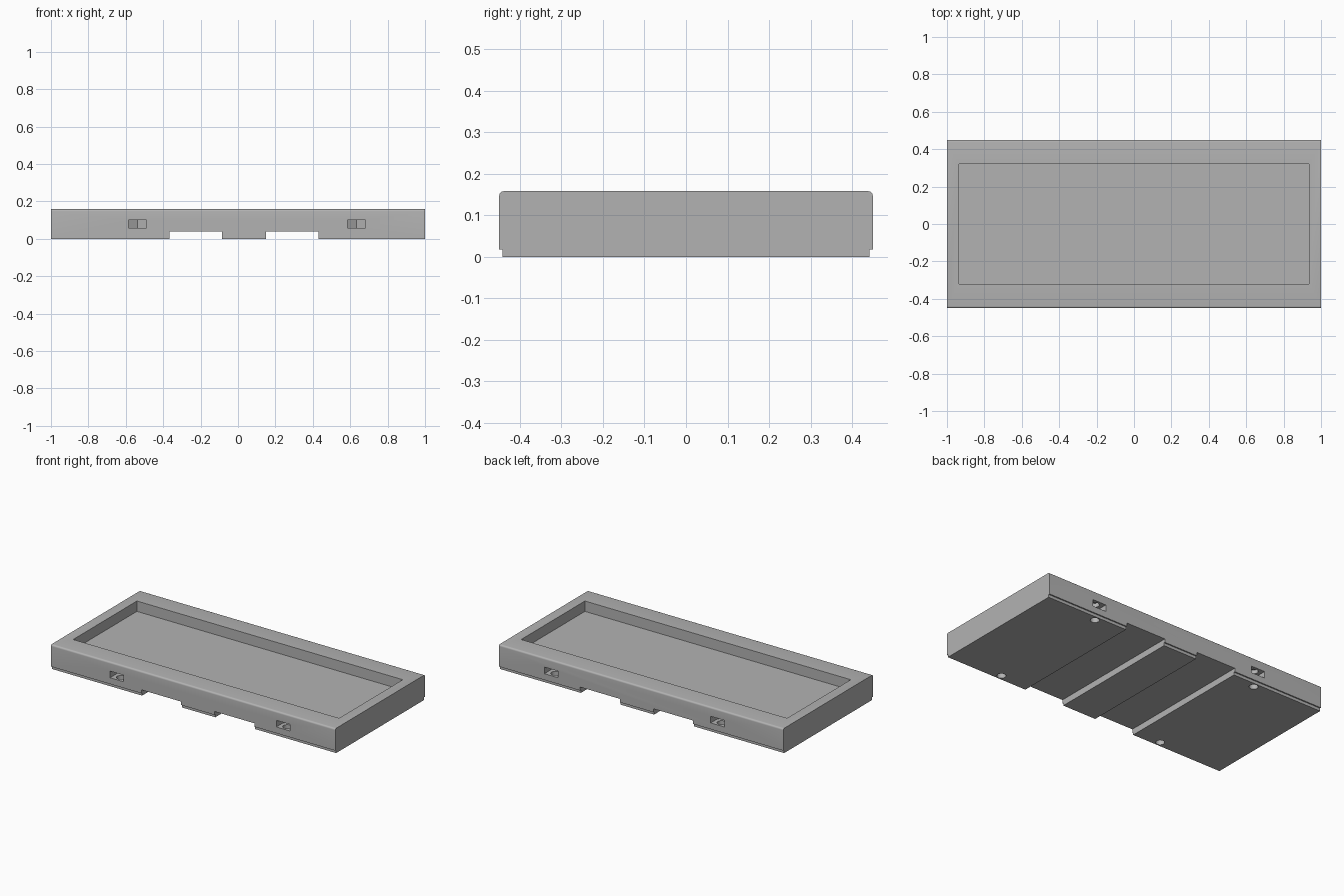
import bpy, bmesh, math
from mathutils import Vector

if "Cube" in bpy.data.objects:
    bpy.data.objects.remove(bpy.data.objects["Cube"], do_unlink=True)

HALF_X, HALF_Y, HEIGHT = 1.0, 0.45, 0.158

grey = bpy.data.materials.new("plain grey")
grey.use_nodes = True
GREY = (0.45, 0.45, 0.45, 1)
grey.diffuse_color = GREY
grey.node_tree.nodes["Principled BSDF"].inputs["Base Color"].default_value = GREY


def prism(name, points, sweep):
    """Extrude a closed loop of 3D points along a vector."""
    bm = bmesh.new()
    face = bm.faces.new([bm.verts.new(p) for p in points])
    grown = bmesh.ops.extrude_face_region(bm, geom=[face])["geom"]
    bmesh.ops.translate(bm, vec=Vector(sweep),
                        verts=[v for v in grown if isinstance(v, bmesh.types.BMVert)])
    bmesh.ops.recalc_face_normals(bm, faces=bm.faces)
    mesh = bpy.data.meshes.new(name)
    bm.to_mesh(mesh)
    bm.free()
    mesh.materials.append(grey)
    obj = bpy.data.objects.new(name, mesh)
    bpy.context.collection.objects.link(obj)
    return obj


def box(name, x0, x1, y0, y1, z0, z1):
    return prism(name, [(x0, y0, z0), (x1, y0, z0), (x1, y1, z0), (x0, y1, z0)],
                 (0, 0, z1 - z0))


# Tray body: stepped foot, rounded long top edges
STEP, STEP_Z, R = 0.008, 0.018, 0.011
half = [(HALF_Y - STEP, 0), (HALF_Y - STEP, STEP_Z), (HALF_Y, STEP_Z)]
for i in range(6):
    a = math.radians(90 * i / 5)
    half.append((HALF_Y - R + R * math.cos(a), HEIGHT - R + R * math.sin(a)))
profile = half + [(-y, z) for y, z in reversed(half)]
tray = prism("tray", [(-HALF_X, y, z) for y, z in profile], (2 * HALF_X, 0, 0))

# Shallow recess in the top
cutters = [box("recess_cutter", -0.935, 0.935, -0.32, 0.32, 0.092, 0.3)]

# Two channels across the underside
for x0, x1 in ((-0.365, -0.085), (0.15, 0.43)):
    cutters.append(box("channel_cutter", x0, x1, -1, 1, -0.1, 0.04))

# Nut slots with pointed inner ends, and the screw holes that meet them
HOLE_Y, HOLE_R, NUT = 0.41, 0.026, 0.048
for x in (-0.537, 0.633):
    for side in (-1, 1):
        corner = HOLE_Y - NUT * math.tan(math.radians(30))
        tip = HOLE_Y - NUT / math.cos(math.radians(30))
        slot = [(x - NUT, 0.5), (x + NUT, 0.5), (x + NUT, corner), (x, tip), (x - NUT, corner)]
        cutters.append(prism("nut_slot_cutter", [(px, side * py, 0.058) for px, py in slot],
                             (0, 0, 0.042)))
        ring = [math.tau * i / 24 for i in range(24)]
        cutters.append(prism("screw_hole_cutter",
                             [(x + HOLE_R * math.cos(a), side * HOLE_Y + HOLE_R * math.sin(a), -0.1)
                              for a in ring], (0, 0, 0.225)))

# Cut everything out of the body
bpy.context.view_layer.objects.active = tray
for cutter in cutters:
    cutter.hide_render = True
    cut = tray.modifiers.new("cut", "BOOLEAN")
    cut.operation, cut.solver, cut.object = "DIFFERENCE", "EXACT", cutter
    bpy.ops.object.modifier_apply(modifier=cut.name)
    bpy.data.objects.remove(cutter, do_unlink=True)

bpy.ops.object.select_all(action="DESELECT")
tray.select_set(True)
bpy.ops.object.shade_smooth_by_angle(angle=math.radians(30))
